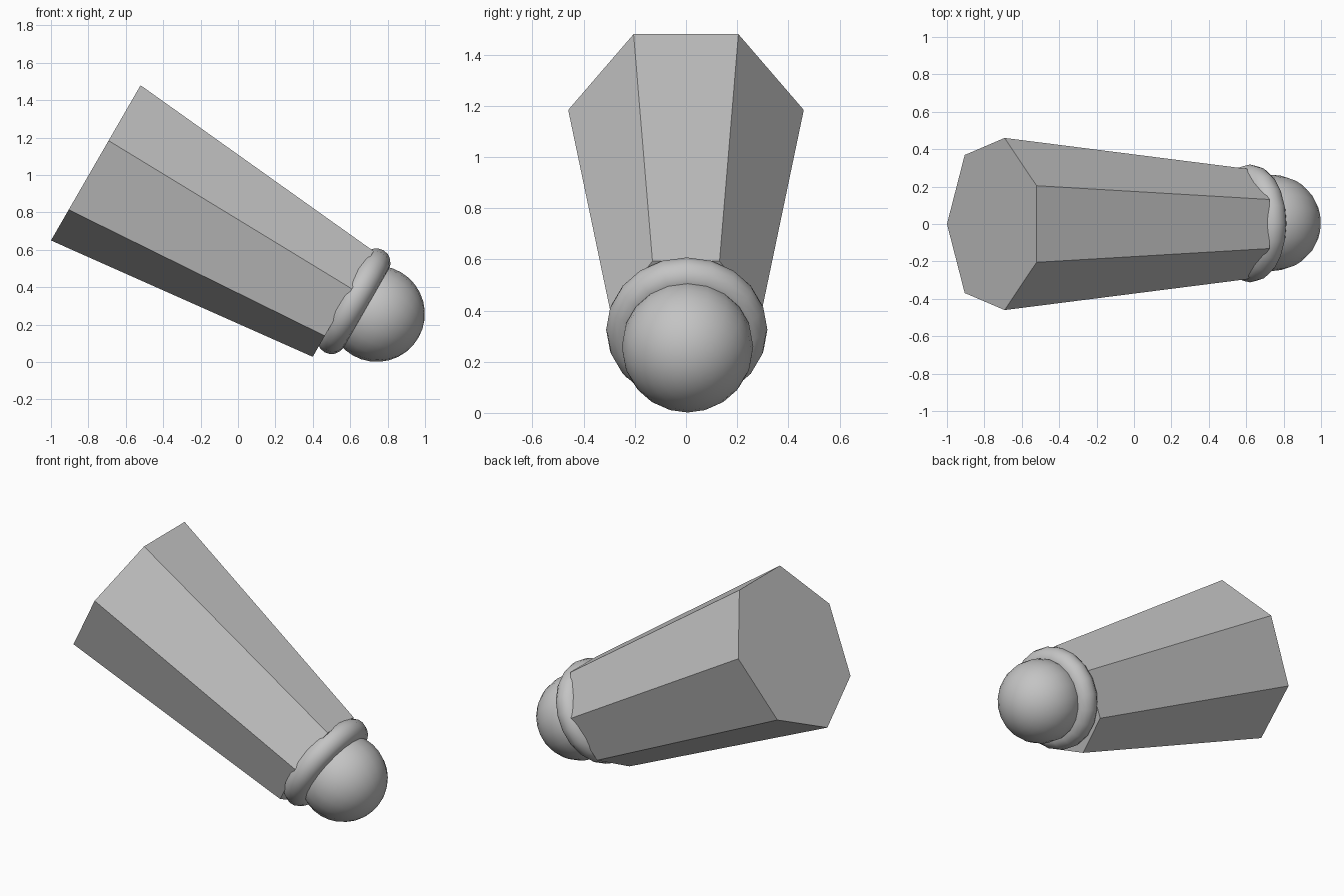
import bpy, bmesh
from math import cos, sin, pi, radians

cube = bpy.data.objects.get("Cube")
if cube:
    bpy.data.objects.remove(cube)

grey = bpy.data.materials.new("plain_grey")
grey.use_nodes = True
colour = (0.55, 0.55, 0.55, 1)
grey.diffuse_color = colour
grey.node_tree.nodes["Principled BSDF"].inputs["Base Color"].default_value = colour

# Every part shares one tilt: its local z runs down the axis towards the ball
TILT = (0, radians(120), 0)


def finish(name, smooth):
    obj = bpy.context.object
    obj.name = name
    obj.data.materials.append(grey)
    if smooth:
        bpy.ops.object.shade_smooth()


# Seven-sided tapering body, slightly deeper than wide
SIDES = 7
bm = bmesh.new()


def ring(depth, width, z):
    angles = [2 * pi * i / SIDES for i in range(SIDES)]
    return [bm.verts.new((depth * cos(a), width * sin(a), z)) for a in angles]


wide = ring(0.504, 0.472, 0)
narrow = ring(0.343, 0.302, 1.523)
bm.faces.new(wide[::-1])
bm.faces.new(narrow)
for i in range(SIDES):
    j = (i + 1) % SIDES
    bm.faces.new((wide[i], wide[j], narrow[j], narrow[i]))
mesh = bpy.data.meshes.new("tapered_body")
bm.to_mesh(mesh)
bm.free()
body = bpy.data.objects.new("tapered_body", mesh)
body.location = (-0.748, 0, 1.0865)
body.rotation_euler = TILT
bpy.context.collection.objects.link(body)
mesh.materials.append(grey)

# Rounded collar
bpy.ops.mesh.primitive_torus_add(
    major_segments=20, minor_segments=16, major_radius=0.239, minor_radius=0.076,
    location=(0.62, 0.003, 0.325), rotation=TILT)
finish("collar_ring", True)

# Ball at the narrow end
bpy.ops.mesh.primitive_uv_sphere_add(
    segments=20, ring_count=16, radius=0.257,
    location=(0.742, 0.006, 0.258), rotation=TILT)
finish("end_ball", True)
